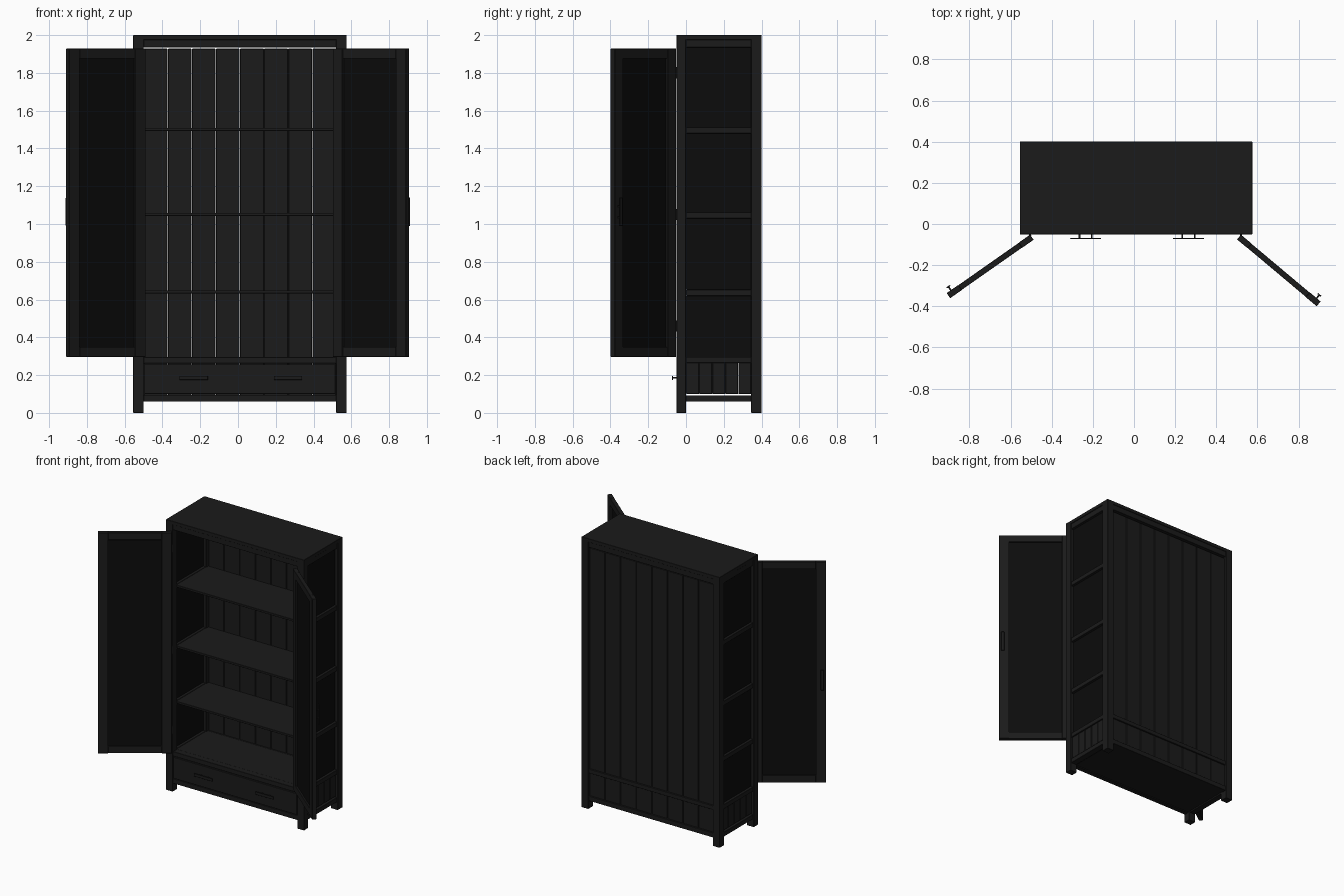
import bpy, bmesh
from math import radians, pi
from mathutils import Matrix, Vector

if "Cube" in bpy.data.objects:
    bpy.data.objects.remove(bpy.data.objects["Cube"])


def material(name, v):
    m = bpy.data.materials.new(name)
    m.diffuse_color = (v, v, v, 1)
    m.use_nodes = True
    m.node_tree.nodes["Principled BSDF"].inputs["Base Color"].default_value = m.diffuse_color
    return m


WOOD = material("black_wood", 0.011)
GLASS = material("dark_glass", 0.0035)


def box(name, x, y, z, mat=WOOD, bevel=0.0015, matrix=Matrix()):
    """Box from (min, max) ranges per axis."""
    bm = bmesh.new()
    bmesh.ops.create_cube(bm, size=1)
    for v in bm.verts:
        v.co = Vector([(r[0] + r[1]) / 2 + c * abs(r[1] - r[0]) for r, c in zip((x, y, z), v.co)])
    me = bpy.data.meshes.new(name)
    bm.to_mesh(me)
    bm.free()
    me.materials.append(mat)
    ob = bpy.data.objects.new(name, me)
    bpy.context.collection.objects.link(ob)
    ob.matrix_world = matrix
    if bevel:
        b = ob.modifiers.new("edge", 'BEVEL')
        b.width, b.segments = bevel, 1
    return ob


def planks(name, axis_range, n, make, gap=0.0015):
    step = (axis_range[1] - axis_range[0]) / n
    for i in range(n):
        a = axis_range[0] + i * step
        make(f"{name}_{i}", (a + gap / 2, a + step - gap / 2))


XC, XO, XI = 0.01, 0.565, 0.51       # centre, outer and inner half widths
L, R = XC - XI, XC + XI              # inner faces of the posts
F, B = -0.05, 0.40
SHELVES = (0.28, 0.635, 1.045, 1.495)

# Corner posts
for s, side in ((-1, "left"), (1, "right")):
    px = tuple(sorted((XC + s * XI, XC + s * XO)))
    box(f"front_post_{side}", px, (F, 0), (0, 1.99))
    box(f"back_post_{side}", px, (0.345, B), (0, 1.99))

# Top board and rails
box("top_board", (XC - XO, XC + XO), (F, B), (1.975, 2.0))
box("top_front_rail", (L, R), (F + .005, -.015), (1.935, 1.976))
for name, z in (("top", (1.935, 1.976)), ("middle", (.265, .295)), ("bottom", (.06, .095))):
    box(f"{name}_back_rail", (L, R), (.36, B - .004), z)
box("middle_front_rail", (L, R), (F + .005, 0), (.262, .295))
box("bottom_front_rail", (L, R), (F + .005, -.01), (.06, .095))
box("bottom_board", (L, R), (-.01, .36), (.065, .08))

# Sides: rails, glass panes and planked base
for s, side in ((-1, "left"), (1, "right")):
    def sx(a, b):
        return tuple(sorted((XC + s * a, XC + s * b)))
    rails = [(.06, .093)] + [(z - .015, z + .017) for z in SHELVES] + [(1.935, 1.976)]
    for i, z in enumerate(rails):
        box(f"side_rail_{side}_{i}", sx(.515, XO - .005), (0, .345), z)
    for i in range(1, 5):
        box(f"side_glass_{side}_{i}", sx(.535, .541), (0, .345), (rails[i][1], rails[i + 1][0]), GLASS, 0)
    planks(f"side_plank_{side}", (0, .345), 5,
           lambda n, r: box(n, sx(.535, .55), r, (.099, .268), bevel=.003))

# Shelves
for i, z in enumerate(SHELVES):
    box(f"shelf_{i}", (XC - .52, XC + .52), (0, .37), (z - .002, z + .014))

# Planked back, upper and lower
planks("back_plank", (L, R), 8, lambda n, r: box(n, r, (.37, .385), (.29, 1.928), bevel=.003))
planks("lower_back_plank", (L, R), 8, lambda n, r: box(n, r, (.37, .385), (.09, .27), bevel=.003))


def handle(name, x, z, wide, tall, y0, posts, matrix=Matrix()):
    """Flat pull plate standing on two studs; y0 is the mounting face."""
    box(f"{name}_plate", (x - wide / 2, x + wide / 2), (y0 - .024, y0 - .018), (z - tall / 2, z + tall / 2),
        matrix=matrix)
    for i, (dx, dz) in enumerate(posts):
        box(f"{name}_stud_{i}", (x + dx - .004, x + dx + .004), (y0 - .019, y0 + .003),
            (z + dz - .004, z + dz + .004), bevel=0, matrix=matrix)


# Drawer with two pulls
box("drawer_front", (L + .004, R - .004), (F + .001, -.025), (.1, .257))
for i, x in enumerate((-.235, .265)):
    handle(f"drawer_handle_{i}", x, .185, .15, .022, F, ((-.03, 0), (.03, 0)))

# Open doors, built around the hinge edge and swung outwards
Z0, Z1, T, ST, RA = .297, 1.928, .03, .068, .053
for s, side, hx, ang, w in ((1, "left", -.505, -145, .495), (-1, "right", .52, 140, .505)):
    M = Matrix.Translation((hx, F - .002, 0)) @ Matrix.Rotation(radians(ang), 4, 'Z')

    def dx(a, b):
        return tuple(sorted((s * a, s * b)))
    box(f"door_{side}_hinge_stile", dx(0, ST), (0, T), (Z0, Z1), matrix=M)
    box(f"door_{side}_outer_stile", dx(w - ST, w), (0, T), (Z0, Z1), matrix=M)
    box(f"door_{side}_bottom_rail", dx(ST, w - ST), (0.001, T - .001), (Z0, Z0 + RA), matrix=M)
    box(f"door_{side}_top_rail", dx(ST, w - ST), (0.001, T - .001), (Z1 - RA, Z1), matrix=M)
    box(f"door_{side}_glass", dx(ST, w - ST), (.012, .018), (Z0 + RA, Z1 - RA), GLASS, 0, M)
    handle(f"door_{side}_handle", s * (w - .025), 1.065, .022, .15, 0, ((0, -.03), (0, .03)), M)
    # Hinge knuckles
    for i, z in enumerate((.46, 1.05, 1.8)):
        bpy.ops.mesh.primitive_cylinder_add(vertices=12, radius=.006, depth=.06, location=(hx, F - .004, z))
        k = bpy.context.object
        k.name = f"hinge_{side}_{i}"
        k.data.materials.append(WOOD)
        bpy.ops.object.shade_smooth_by_angle()
